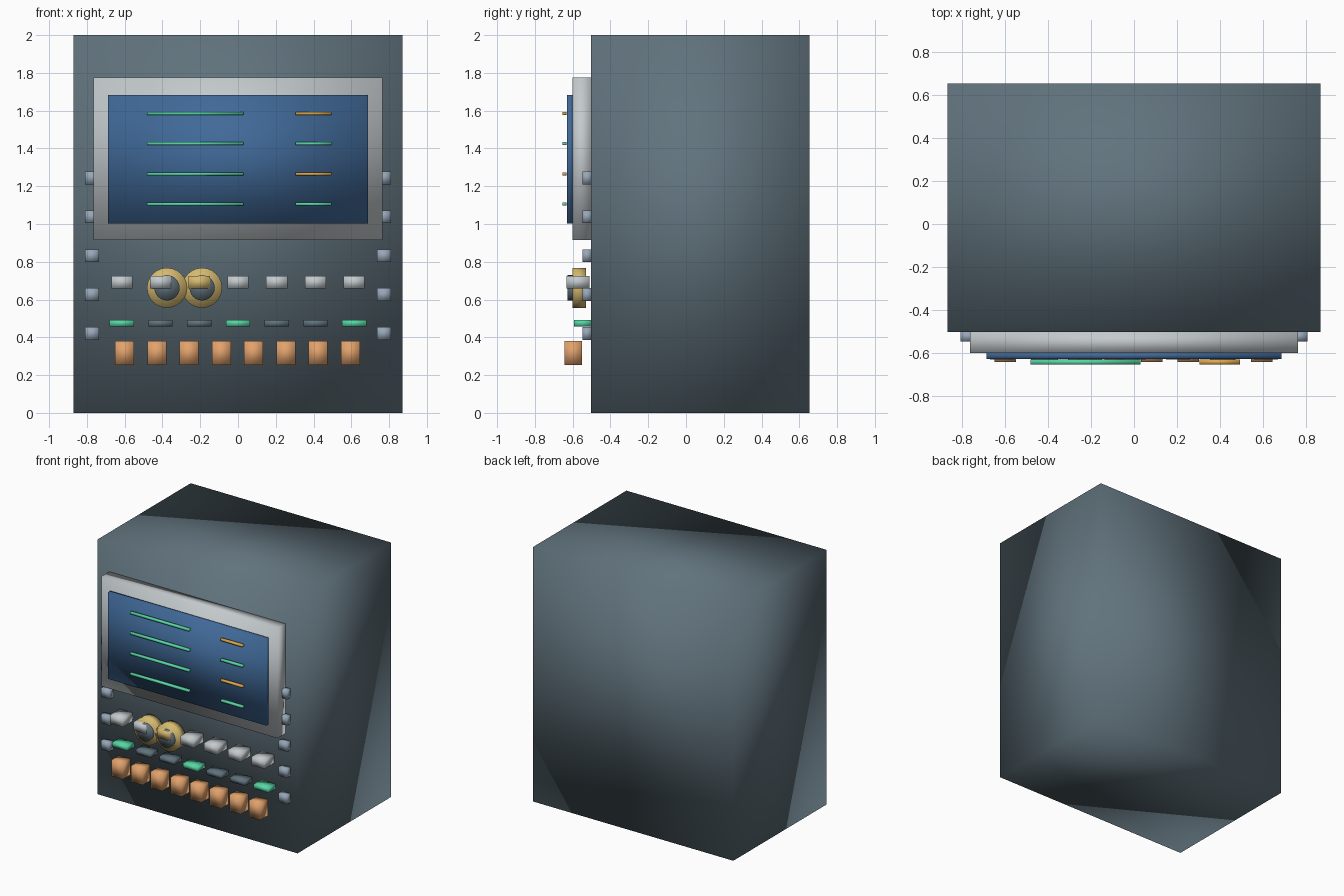
import bpy
import math

default = bpy.data.objects.get("Cube")
if default:
    bpy.data.objects.remove(default, do_unlink=True)


def make_material(name, rgb):
    """Flat material from 0-255 display colour, converted to linear."""
    lin = [((c / 255 + 0.055) / 1.055) ** 2.4 for c in rgb]
    mat = bpy.data.materials.new(name)
    mat.use_nodes = True
    mat.diffuse_color = (*lin, 1)
    mat.node_tree.nodes["Principled BSDF"].inputs["Base Color"].default_value = (*lin, 1)
    return mat


slate = make_material("slate", (97, 115, 125))
silver = make_material("silver", (196, 202, 205))
blue = make_material("screen blue", (64, 105, 152))
green = make_material("signal green", (88, 214, 165))
amber = make_material("amber", (222, 168, 78))
gold = make_material("brass", (214, 186, 112))
orange = make_material("orange", (226, 162, 108))
steel = make_material("blue grey", (150, 166, 184))


def finish(name, mat):
    obj = bpy.context.object
    obj.name = name
    obj.data.materials.append(mat)
    # Normals are shared over the edges, for soft gradients on the plain boxes
    for poly in obj.data.polygons:
        poly.use_smooth = True
    return obj


def box(name, mat, x, y, z):
    """Box from (min, max) ranges on each axis."""
    bpy.ops.mesh.primitive_cube_add(size=1)
    obj = finish(name, mat)
    for vert in obj.data.vertices:
        vert.co = [(r[0] + r[1]) / 2 + c * (r[1] - r[0]) for r, c in zip((x, y, z), vert.co)]
    return obj


def around(centre, size):
    return (centre - size / 2, centre + size / 2)


def disc(name, mat, x, z, radius, front, back):
    bpy.ops.mesh.primitive_cylinder_add(
        vertices=24, radius=radius, depth=back - front,
        location=(x, (front + back) / 2, z), rotation=(math.pi / 2, 0, 0))
    return finish(name, mat)


# Cabinet and display
box("cabinet", slate, (-0.87, 0.87), (-0.503, 0.655), (0, 2))
box("screen_frame", silver, (-0.765, 0.765), (-0.602, -0.5), (0.914, 1.776))
box("screen", blue, (-0.687, 0.687), (-0.63, -0.598), (1.003, 1.684))

# Readout lines on the screen
for i in range(4):
    height = around(1.105 + 0.16 * i, 0.016)
    box(f"long_readout_{i}", green, (-0.482, 0.03), (-0.655, -0.632), height)
    box(f"short_readout_{i}", amber if i % 2 else green, (0.305, 0.495), (-0.655, -0.632), height)

# Studs down both sides
for side, label in ((1, "left"), (-1, "right")):
    for i in range(5):
        box(f"{label}_stud_{i}", steel, around(side * 0.772, 0.074),
            (-0.548, -0.5), around(0.42 + 0.206 * i, 0.068))

# Two dials, each a brass disc with a dark knob
for i, x in enumerate((-0.376, -0.19)):
    disc(f"dial_{i}", gold, x, 0.662, 0.106, -0.602, -0.53)
    disc(f"dial_knob_{i}", slate, x, 0.662, 0.067, -0.628, -0.56)

# Switch and lamp rows
for i in range(7):
    x = -0.615 + 0.205 * i
    box(f"switch_{i}", gold if i == 2 else silver, around(x, 0.112),
        (-0.632, -0.51), around(0.692, 0.066))
    box(f"lamp_{i}", slate if i % 3 else green, around(x, 0.128),
        (-0.592, -0.5), around(0.475, 0.036))

# Bottom row of push keys
for i in range(8):
    box(f"push_key_{i}", orange, around(-0.6 + 0.1707 * i, 0.1),
        (-0.643, -0.55), around(0.318, 0.127))
